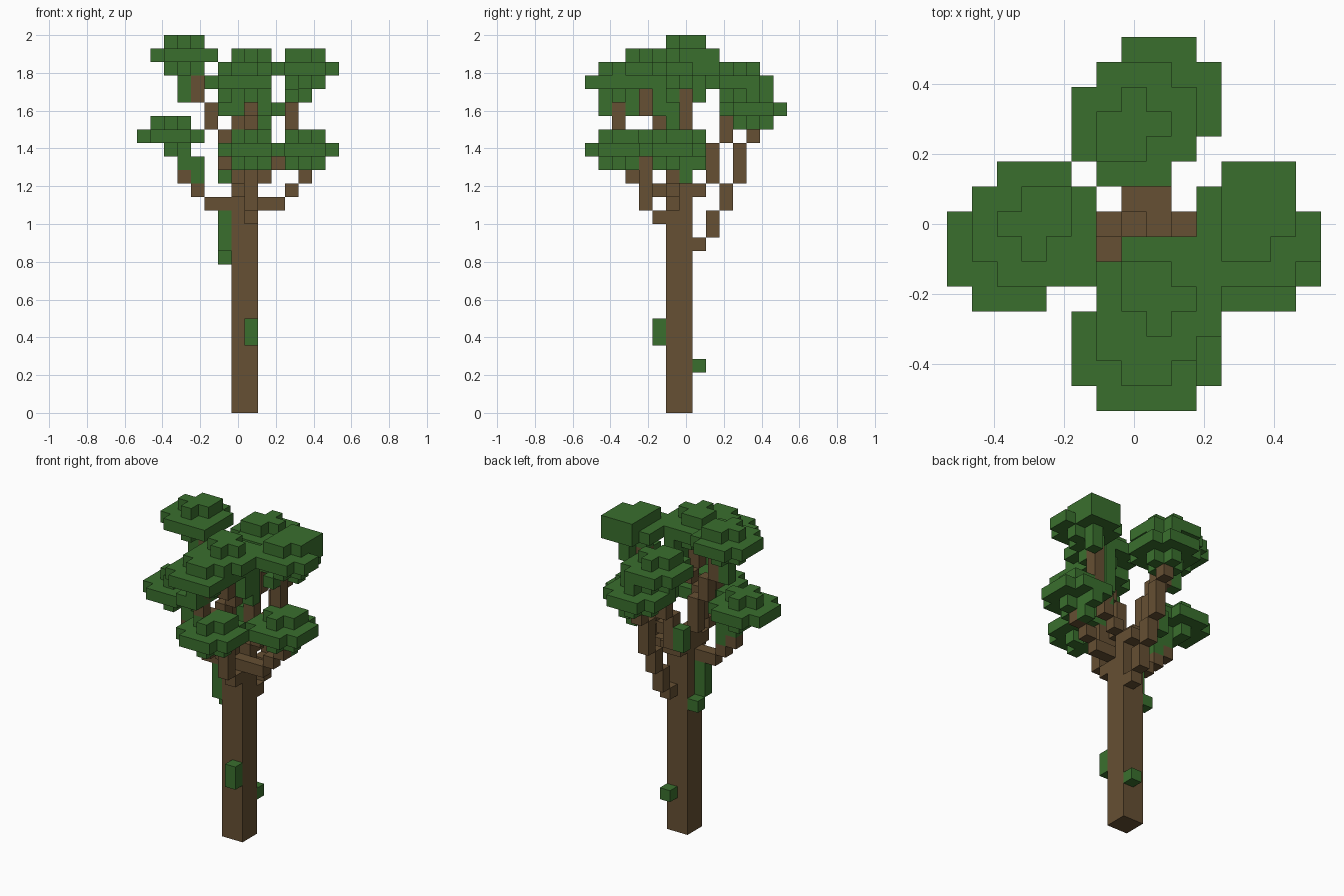
import bpy, bmesh
from mathutils import Vector

cube = bpy.data.objects.get("Cube")
if cube:
    bpy.data.objects.remove(cube)

UNIT = 2 / 28                              # edge length of one block
ORIGIN = Vector((-7.5, -7.5, 0))           # block grid corner
SIDES = {"left": Vector((1, 0, 0)), "right": Vector((-1, 0, 0)),
         "back": Vector((0, 1, 0)), "front": Vector((0, -1, 0)),
         "up": Vector((0, 0, 1)), "down": Vector((0, 0, -1))}


def make_material(name, color):
    mat = bpy.data.materials.new(name)
    mat.use_nodes = True
    mat.diffuse_color = color
    shader = mat.node_tree.nodes["Principled BSDF"]
    shader.inputs["Base Color"].default_value = color
    shader.inputs["Roughness"].default_value = 1
    return mat


BARK = make_material("brown bark", (0.133, 0.08, 0.033, 1))
LEAF = make_material("green leaves", (0.042, 0.159, 0.027, 1))


def build(name, blocks, mat):
    """Make one object from grid blocks, keeping only the outer faces."""
    blocks = set(blocks)
    bm = bmesh.new()
    for block in blocks:
        middle = Vector(block) + Vector((0.5, 0.5, 0.5))
        for normal in SIDES.values():
            if tuple(int(c) for c in Vector(block) + normal) in blocks:
                continue
            u = Vector((normal.y, normal.z, normal.x))
            v = normal.cross(u)
            corners = [(u + v), (v - u), (-u - v), (u - v)]
            bm.faces.new([bm.verts.new((middle + (normal + c) / 2 + ORIGIN) * UNIT)
                          for c in corners])
    bmesh.ops.remove_doubles(bm, verts=bm.verts, dist=UNIT / 100)
    bmesh.ops.dissolve_limit(bm, angle_limit=0.01, verts=bm.verts, edges=bm.edges)
    mesh = bpy.data.meshes.new(name)
    bm.to_mesh(mesh)
    bm.free()
    mesh.materials.append(mat)
    bpy.context.collection.objects.link(bpy.data.objects.new(name, mesh))


def box(x, y, z, width=1, depth=1, height=1):
    return [(x + a, y + b, z + c) for a in range(width)
            for b in range(depth) for c in range(height)]


def branch(name, start, steps):
    """Walk from the start block, one step per word."""
    at = Vector(start)
    path = [start]
    for step in steps.split():
        for side in step.split("+"):
            at = at + SIDES[side]
        path.append(tuple(int(c) for c in at))
    build(name, path, BARK)


def disc(x, y, z, radius, cut):
    """Square layer of blocks without its corners."""
    span = range(-radius, radius + 1)
    return {(x + a, y + b, z) for a in span for b in span if abs(a) + abs(b) < cut}


def canopy(name, x, y, z, extra=(), missing=()):
    """Wide layer of leaves between two small crosses."""
    blocks = disc(x, y, z, 2, 4) | disc(x, y, z + 1, 1, 2) | disc(x, y, z - 1, 1, 2)
    build(name, (blocks | set(extra)) - set(missing), LEAF)


# Trunk
build("trunk", box(7, 6, 0, 2, 2, 16) + box(8, 8, 16), BARK)

# Branches
branch("lower_front_branch", (8, 5, 14), "front+up up up up")
branch("lower_left_branch", (9, 6, 15), "left left+up left+up")
branch("lower_right_branch", (6, 6, 15), "right right+up right+up")
branch("lower_back_branch", (8, 8, 12),
       "back+up up back+up up back+up up up back+up up")
branch("upper_front_branch", (7, 5, 16),
       "front+up front up up up front+up up")
branch("centre_branch", (7, 6, 16),
       "up front+up up up left+up front+up up")
branch("upper_left_branch", (8, 7, 16),
       "left+up left+up up left+up up up up")
branch("upper_right_branch", (7, 7, 16),
       "up right+up up up right+up up right+up up")
branch("upper_back_branch", (7, 8, 16),
       "back+up up up back+up up up")

# Canopies, with the leaves that hang from them
canopy("lower_front_canopy", 8, 2, 19, box(9, 3, 20))
canopy("lower_left_canopy", 12, 6, 19, box(12, 7, 17, 1, 2, 2) + box(13, 7, 20),
       box(12, 8, 17))
canopy("lower_right_canopy", 2, 6, 20, box(3, 6, 18, 2) + box(4, 6, 17),
       box(1, 6, 19))
canopy("lower_back_canopy", 8, 12, 22, box(7, 11, 23))
canopy("upper_front_canopy", 7, 2, 24,
       box(6, 1, 22, 2, 3) + box(9, 0, 24) + box(8, 1, 25) + box(6, 2, 25, 4, 2))
canopy("centre_canopy", 8, 4, 25,
       box(9, 6, 21, 1, 1, 4) + box(9, 5, 22, 1, 1, 3) + box(7, 5, 26))
canopy("upper_left_canopy", 12, 7, 25,
       box(11, 7, 26, 3, 3) + box(11, 6, 26) + box(12, 8, 23, 1, 1, 2)
       + box(11, 6, 23), box(14, 8, 25))
canopy("upper_right_canopy", 3, 7, 26,
       box(4, 8, 27) + box(5, 5, 26) + box(3, 7, 23, 1, 1, 2))
canopy("upper_back_canopy", 7, 11, 24, box(6, 10, 25))

# Moss on the trunk
build("front_moss", box(8, 5, 5, height=2), LEAF)
build("back_moss", box(8, 8, 3), LEAF)
build("side_moss", box(6, 7, 11) + box(6, 6, 12, height=3), LEAF)
build("branch_moss", box(6, 9, 17, height=2), LEAF)
